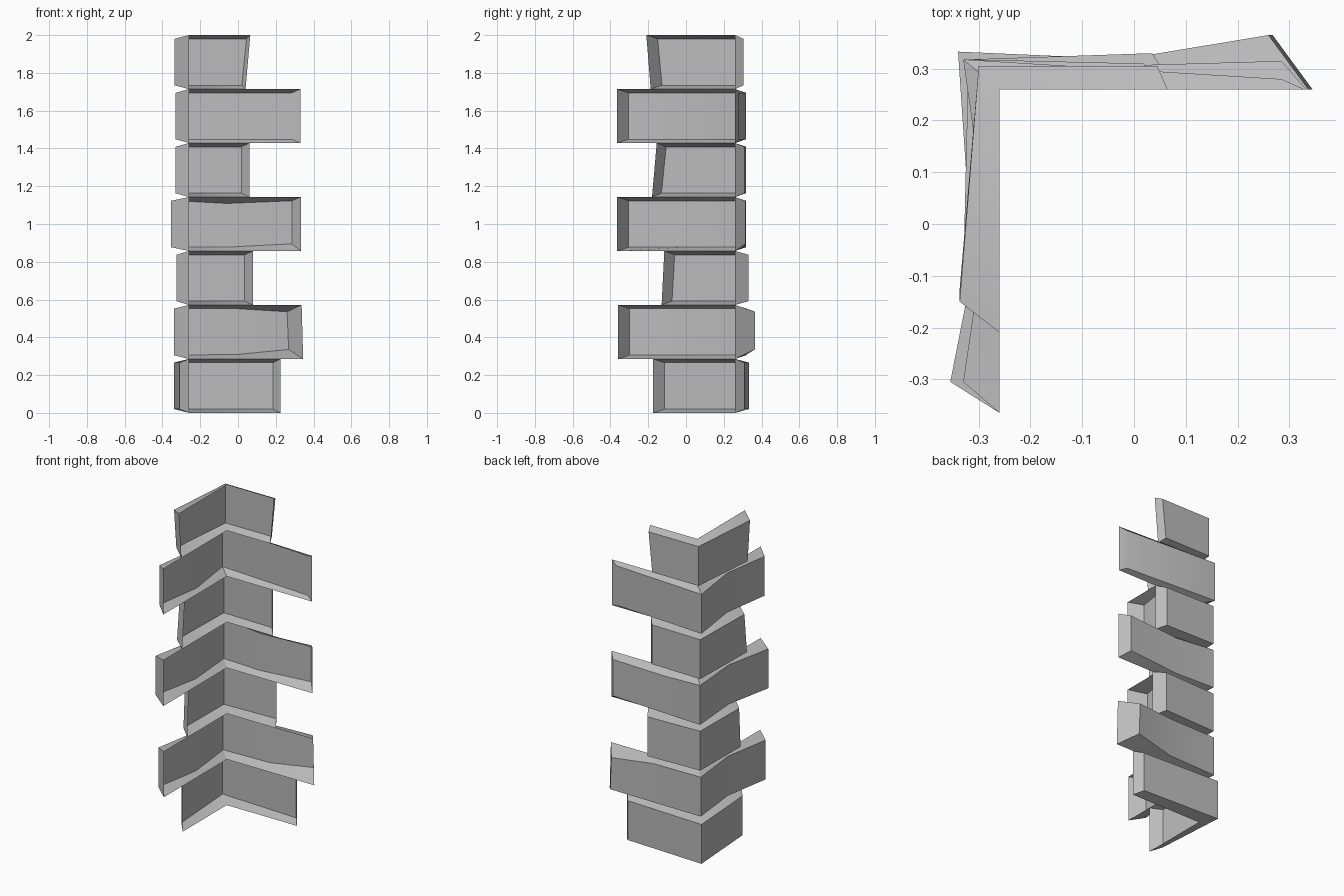
import bpy
import bmesh
import math

cube = bpy.data.objects.get("Cube")
if cube:
    bpy.data.objects.remove(cube, do_unlink=True)

WALL = 0.26          # distance of the two wall planes from the centre
LAYER = 2 / 7        # height of one stone course

stone = bpy.data.materials.new("grey stone")
stone.use_nodes = True
grey = (0.5, 0.5, 0.5, 1)
stone.diffuse_color = grey
stone.node_tree.nodes["Principled BSDF"].inputs["Base Color"].default_value = grey


def column(wall, outer, z, low=0.02, high=0.02, lean=(0, 0)):
    """Four points: wall bottom, face bottom, face top, wall top."""
    bx, by = lean
    return [(wall[0] + bx, wall[1] + by, z),
            (outer[0] + bx, outer[1] + by, z + low),
            (outer[0], outer[1], z + LAYER - high),
            (wall[0], wall[1], z + LAYER)]


def corner_stone(name, course, side, corner, back, side_mid=None, back_mid=None,
                 side_lean=0, back_lean=0, back_inset=(0.02, 0.02)):
    """Open-backed L-shaped stone; side = (wall y, face x, face y),
    back = (wall x, face x, face y)."""
    z = course * LAYER
    cols = [column((-WALL, side[0]), side[1:], z, lean=(0, side_lean))]
    if side_mid:
        cols.append(column((-WALL, side_mid[1]), side_mid, z))
    cols.append(column((-WALL, WALL), corner, z))
    if back_mid:
        x, y, low, high = back_mid
        cols.append(column((x, WALL), (x, y), z, low, high))
    cols.append(column((back[0], WALL), back[1:], z, *back_inset,
                       lean=(back_lean, 0)))

    bm = bmesh.new()
    rings = [[bm.verts.new(p) for p in c] for c in cols]
    for a, b in zip(rings, rings[1:]):
        for j in range(3):
            bm.faces.new((a[j], a[j + 1], b[j + 1], b[j]))
    bm.faces.new(rings[0][::-1])
    bm.faces.new(rings[-1])

    mesh = bpy.data.meshes.new(name)
    bm.to_mesh(mesh)
    bm.free()
    mesh.materials.append(stone)
    obj = bpy.data.objects.new(name, mesh)
    bpy.context.collection.objects.link(obj)
    bpy.ops.object.select_all(action="DESELECT")
    obj.select_set(True)
    bpy.context.view_layer.objects.active = obj
    bpy.ops.object.shade_smooth_by_angle(angle=math.radians(30))


# Base stone
corner_stone("base_stone", 0, (-0.175, -0.31, -0.115), (-0.34, 0.333),
             (0.225, 0.185, 0.31))

# Long stones, each with bowed arms
corner_stone("lower_long_stone", 1, (-0.36, -0.34, -0.30), (-0.325, 0.318),
             (0.337, 0.26, 0.365), side_mid=(-0.29, 0),
             back_mid=(0, 0.322, 0.024, 0.02), back_lean=0.008,
             back_inset=(0.05, 0.036))
corner_stone("middle_long_stone", 3, (-0.365, -0.355, -0.305), (-0.32, 0.318),
             (0.333, 0.285, 0.315), side_mid=(-0.295, 0),
             back_mid=(-0.06, 0.305, 0.02, 0.034), back_inset=(0.038, 0.02))
corner_stone("upper_long_stone", 5, (-0.365, -0.33, -0.305), (-0.33, 0.318),
             (0.33, 0.285, 0.28), side_mid=(-0.285, 0))

# Short stones with slightly leaning ends
corner_stone("lower_short_stone", 2, (-0.115, -0.325, -0.06), (-0.32, 0.318),
             (0.08, 0.035, 0.33), side_lean=-0.014)
corner_stone("middle_short_stone", 4, (-0.155, -0.33, -0.105), (-0.32, 0.318),
             (0.06, 0.018, 0.31), side_lean=-0.025)
corner_stone("top_stone", 6, (-0.21, -0.337, -0.15), (-0.30, 0.305),
             (0.065, 0.045, 0.305), side_lean=0.023, back_lean=-0.025)
